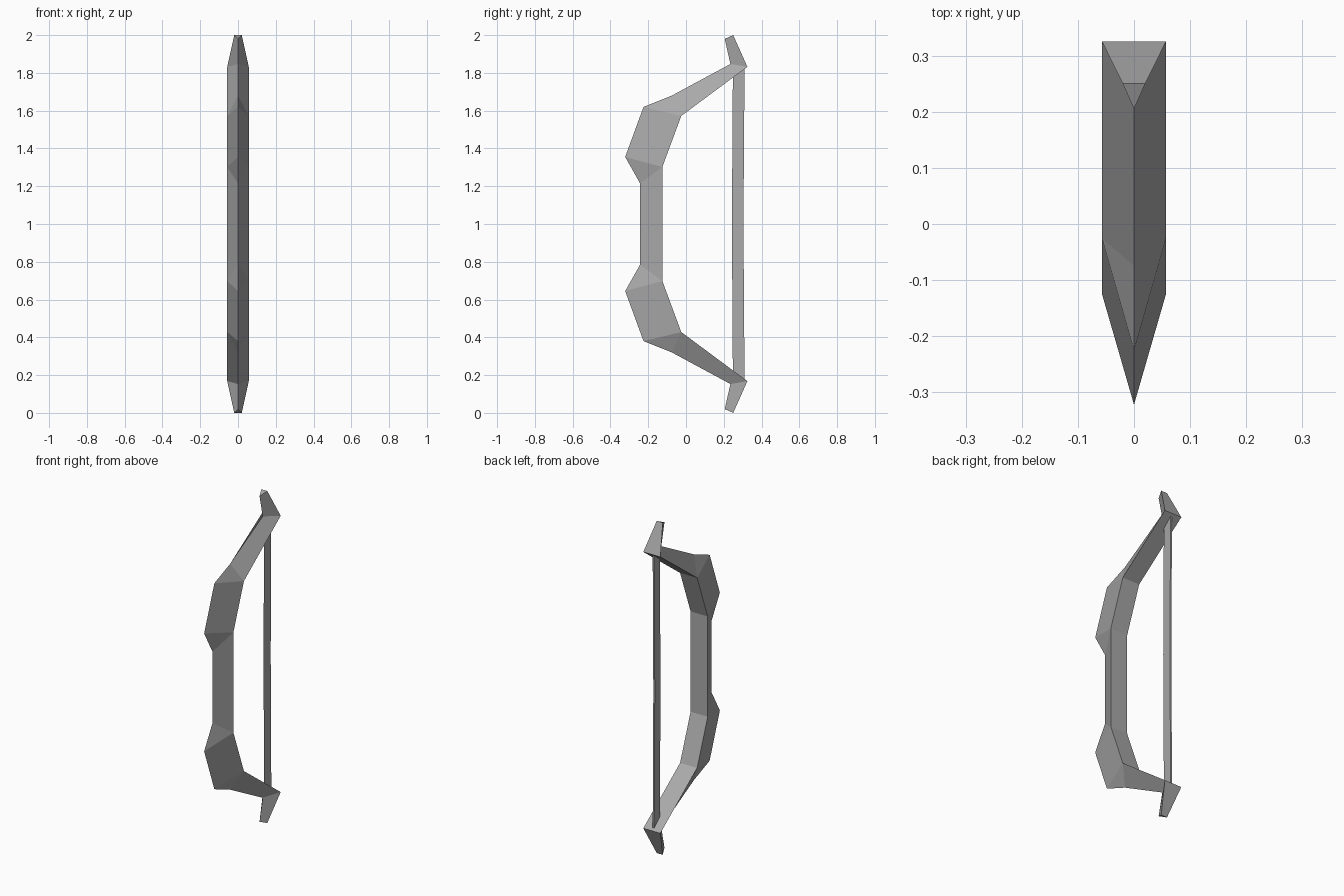
import bpy, bmesh

if "Cube" in bpy.data.objects:
    bpy.data.objects.remove(bpy.data.objects["Cube"], do_unlink=True)

# Single grey material
grey = bpy.data.materials.new("plain grey")
grey.use_nodes = True
colour = (0.4, 0.4, 0.4, 1)
grey.diffuse_color = colour
grey.node_tree.nodes["Principled BSDF"].inputs["Base Color"].default_value = colour

MID = 1.0  # height of the grip's middle


def finish(name, bm):
    bmesh.ops.recalc_face_normals(bm, faces=bm.faces)
    mesh = bpy.data.meshes.new(name)
    bm.to_mesh(mesh)
    bm.free()
    mesh.materials.append(grey)
    obj = bpy.data.objects.new(name, mesh)
    bpy.context.collection.objects.link(obj)
    return obj


# Upper half of the bow: (half width, back y, back height, front ridge points)
upper = [
    (0.02, 0.25, 1.0, [(0.205, 0.98)]),
    (0.057, 0.325, 0.832, [(0.235, 0.847)]),
    (0.057, -0.025, 0.572, [(-0.075, 0.68), (-0.225, 0.62)]),
    (0.057, -0.125, 0.302, [(-0.322, 0.355), (-0.243, 0.215)]),
]
lower = [(w, y, -z, [(ry, -rz) for ry, rz in reversed(ridge)])
         for w, y, z, ridge in reversed(upper)]

# Bow limbs and grip: triangular section with a sharp front ridge
bm = bmesh.new()
sections = []
for w, y, z, ridge in upper + lower:
    backs = [bm.verts.new((s * w, y, MID + z)) for s in (-1, 1)]
    points = [bm.verts.new((0, ry, MID + rz)) for ry, rz in ridge]
    sections.append((backs, points))
    if len(points) == 2:
        for b in backs:
            bm.faces.new((b, *points))
for (b0, r0), (b1, r1) in zip(sections, sections[1:]):
    bm.faces.new((b0[0], b0[1], b1[1], b1[0]))
    for i in (0, 1):
        bm.faces.new((b0[i], b1[i], r1[0], r0[-1]))
for backs, points in (sections[0], sections[-1]):
    bm.faces.new((*backs, points[0]))
finish("bow_body", bm)

# Bowstring: thin flat strip, slightly bent at the middle
bm = bmesh.new()
rows = []
for front_y, back_y, front_z, back_z in [
    (0.248, 0.31, 0.79, 0.822),
    (0.243, 0.304, 0, 0),
    (0.248, 0.31, -0.79, -0.822),
]:
    rows.append([bm.verts.new(p) for p in (
        (0, front_y, MID + front_z),
        (0.005, back_y, MID + back_z),
        (-0.005, back_y, MID + back_z))])
for a, b in zip(rows, rows[1:]):
    for i in range(3):
        j = (i + 1) % 3
        bm.faces.new((a[i], a[j], b[j], b[i]))
for end in (rows[0], rows[-1]):
    bm.faces.new(end)
finish("bowstring", bm)
